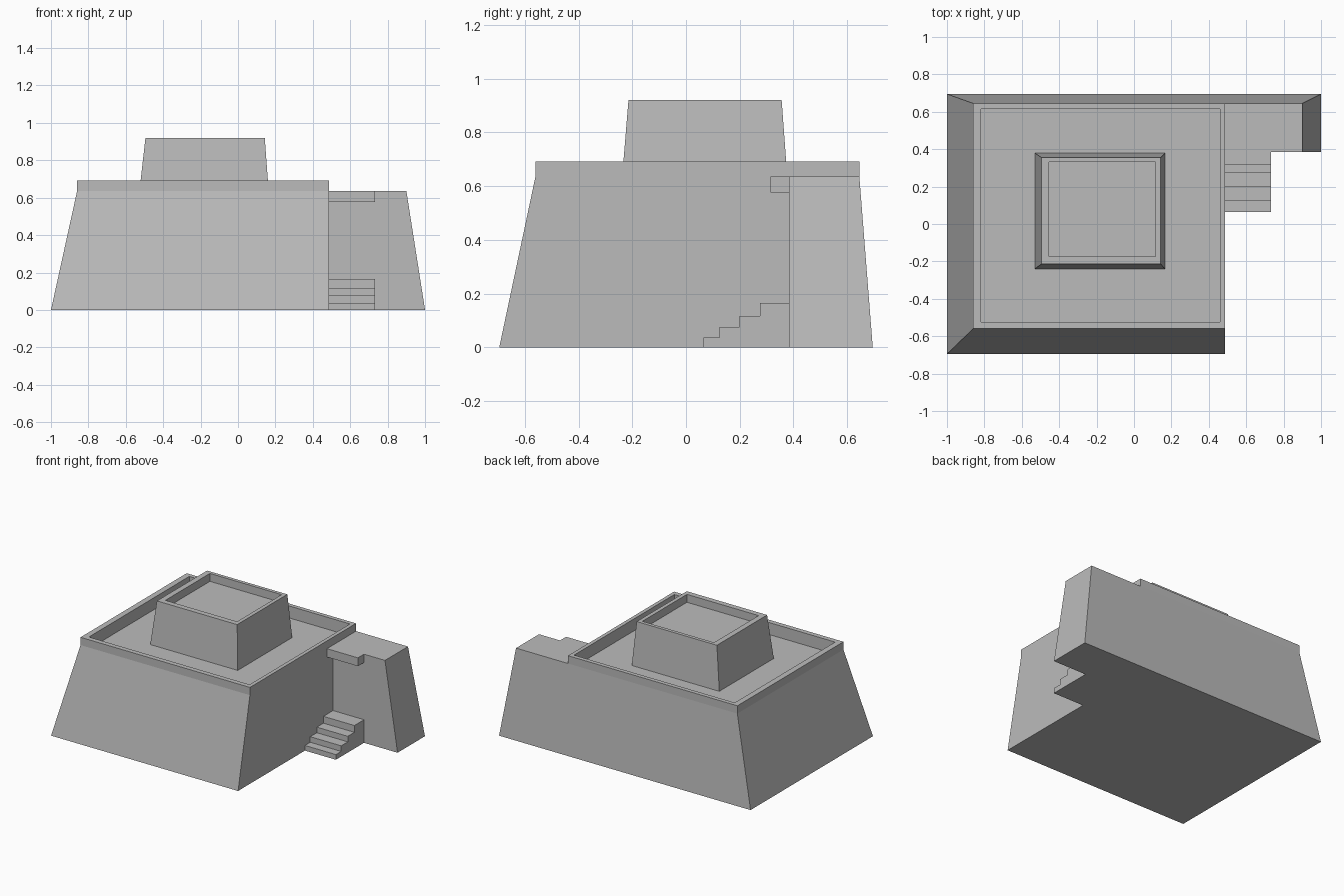
import bpy
import bmesh

cube = bpy.data.objects.get("Cube")
if cube:
    bpy.data.objects.remove(cube, do_unlink=True)

stone = bpy.data.materials.new("grey_stone")
stone.use_nodes = True
stone.diffuse_color = (0.5, 0.5, 0.5, 1)
stone.node_tree.nodes["Principled BSDF"].inputs["Base Color"].default_value = (0.5, 0.5, 0.5, 1)


def finish(name, bm):
    bmesh.ops.recalc_face_normals(bm, faces=bm.faces)
    mesh = bpy.data.meshes.new(name)
    bm.to_mesh(mesh)
    bm.free()
    mesh.materials.append(stone)
    obj = bpy.data.objects.new(name, mesh)
    bpy.context.collection.objects.link(obj)
    return obj


def loft(name, rings):
    """Join rectangles (x0, x1, y0, y1, z) in order and cap both ends."""
    bm = bmesh.new()
    loops = [[bm.verts.new(p) for p in ((a, c, z), (b, c, z), (b, d, z), (a, d, z))]
             for a, b, c, d, z in rings]
    for low, high in zip(loops, loops[1:]):
        for i in range(4):
            j = (i + 1) % 4
            bm.faces.new((low[i], low[j], high[j], high[i]))
    bm.faces.new(loops[0])
    bm.faces.new(loops[-1])
    return finish(name, bm)


# Main building: battered walls, upright parapet, sunken roof
loft("main_building", [
    (-1, 0.487, -0.695, 0.695, 0),
    (-0.86, 0.487, -0.56, 0.645, 0.637),
    (-0.86, 0.487, -0.56, 0.645, 0.693),
    (-0.818, 0.46, -0.525, 0.615, 0.693),
    (-0.818, 0.46, -0.525, 0.615, 0.607),
])

# Roof tower with its own sunken roof
loft("roof_tower", [
    (-0.53, 0.166, -0.24, 0.379, 0.607),
    (-0.495, 0.143, -0.214, 0.356, 0.92),
    (-0.455, 0.115, -0.175, 0.331, 0.92),
    (-0.455, 0.115, -0.175, 0.331, 0.863),
])

# Side wing with sloping outer and back walls
loft("side_wing", [
    (0.487, 1, 0.384, 0.695, 0),
    (0.487, 0.9, 0.384, 0.645, 0.637),
])

# Landing ledge at the top of the wing
loft("landing_ledge", [
    (0.487, 0.733, 0.315, 0.384, 0.577),
    (0.487, 0.733, 0.315, 0.384, 0.637),
])

# Stairs: stepped profile extruded sideways
steps = [(0.065, 0.037), (0.125, 0.077), (0.2, 0.117), (0.275, 0.166)]
profile = [(0.384, 0)]
height = 0
for y, z in steps:
    profile += [(y, height), (y, z)]
    height = z
profile.append((0.384, height))
bm = bmesh.new()
side = bm.faces.new([bm.verts.new((0.487, y, z)) for y, z in profile])
extruded = bmesh.ops.extrude_face_region(bm, geom=[side], use_keep_orig=True)["geom"]
bmesh.ops.translate(bm, vec=(0.246, 0, 0),
                    verts=[v for v in extruded if isinstance(v, bmesh.types.BMVert)])
finish("stairs", bm)
